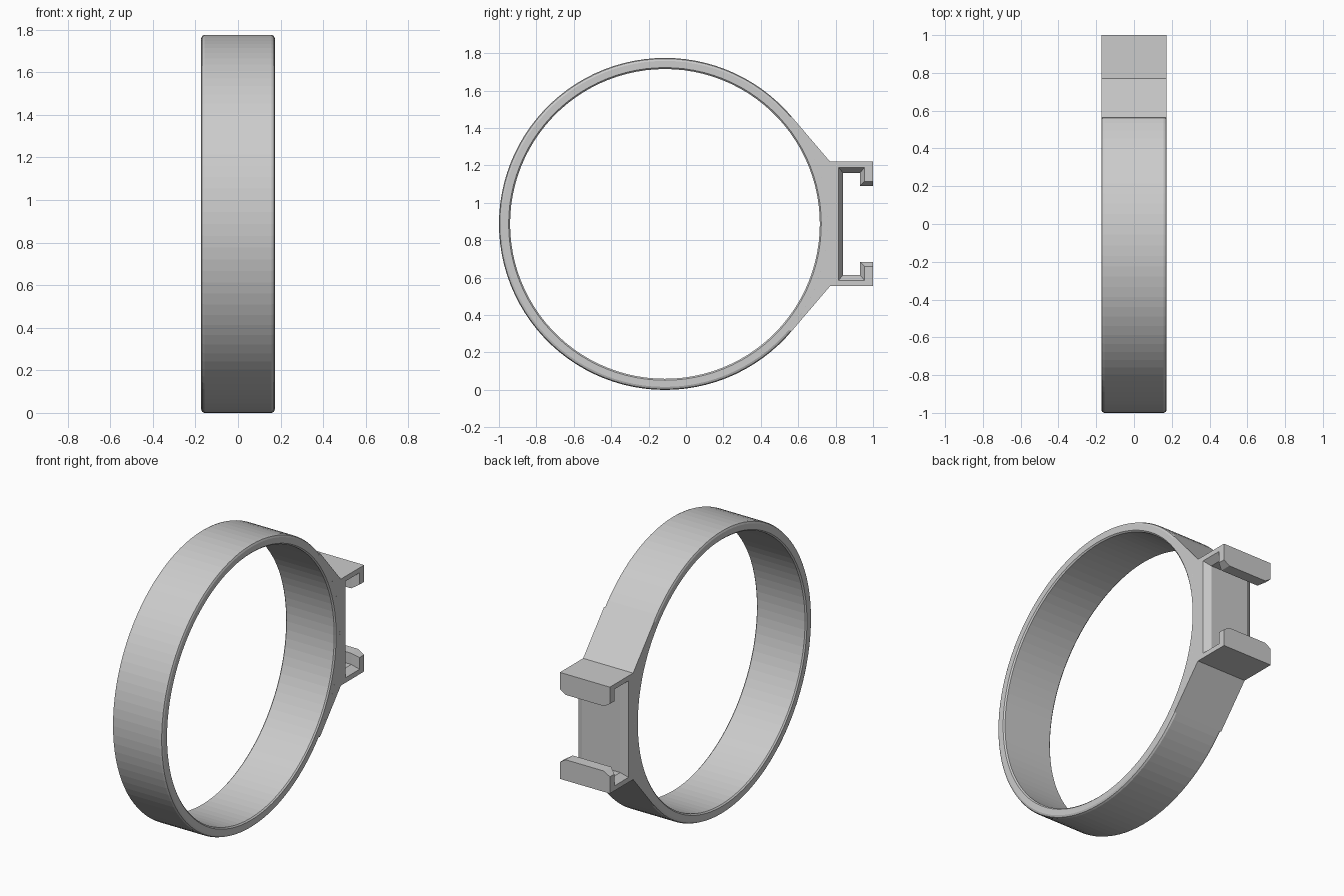
import bpy, bmesh
from math import cos, sin, radians, acos, atan2, hypot, tau

if "Cube" in bpy.data.objects:
    bpy.data.objects.remove(bpy.data.objects["Cube"])

HALF = 0.173            # half width along x
R, R_IN = 0.8875, 0.828  # ring radii
CY, CZ = R - 1, R        # ring centre
SEGS = 100

grey = bpy.data.materials.new("plain grey")
grey.use_nodes = True
grey.diffuse_color = (0.6, 0.6, 0.6, 1)
grey.node_tree.nodes["Principled BSDF"].inputs["Base Color"].default_value = grey.diffuse_color


def loft(name, sections, closed):
    """Join equal point loops with quads; cap the ends unless closed."""
    bm = bmesh.new()
    loops = [[bm.verts.new(p) for p in s] for s in sections]
    pairs = list(zip(loops, loops[1:])) + ([(loops[-1], loops[0])] if closed else [])
    for a, b in pairs:
        for i in range(len(a)):
            j = (i + 1) % len(a)
            bm.faces.new((a[i], a[j], b[j], b[i]))
    if not closed:
        bm.faces.new(loops[0])
        bm.faces.new(loops[-1])
    bmesh.ops.recalc_face_normals(bm, faces=bm.faces)
    mesh = bpy.data.meshes.new(name)
    bm.to_mesh(mesh)
    bm.free()
    mesh.materials.append(grey)
    obj = bpy.data.objects.new(name, mesh)
    bpy.context.collection.objects.link(obj)
    return obj


# Ring: a band section with rounded edges, swept round the x axis
OUT, INN = 0.016, 0.008  # edge rounding outside and inside
half = [(HALF, R_IN + INN), (HALF, R - OUT), (HALF - 0.3 * OUT, R - 0.3 * OUT),
        (HALF - OUT, R)]
half.insert(0, (HALF - INN, R_IN))
section = half + [(-x, r) for x, r in reversed(half)]
loft("ring_band",
     [[(x, CY + r * cos(a), CZ + r * sin(a)) for x, r in section]
      for a in (tau * i / SEGS for i in range(SEGS))], True)

# Rear bracket: tangent gussets and a C-shaped clip, its slot flared at both ends
EDGE_Y, EDGE_H, BACK = 0.77, 0.333, 1.0
tangent = atan2(EDGE_H, EDGE_Y - CY) + acos(R / hypot(EDGE_H, EDGE_Y - CY))


def bracket(x, floor, height, lip, mouth):
    upper = [(CY + R * cos(tangent), R * sin(tangent)),
             (EDGE_Y, EDGE_H), (BACK, EDGE_H), (BACK, mouth), (lip, mouth),
             (lip, height), (floor, height)]
    lower = [(y, -h) for y, h in reversed(upper)]
    steps = 24
    arc = [(CY + (R - OUT) * cos(a), (R - OUT) * sin(a))
           for a in (tangent * (2 * i / steps - 1) for i in range(steps + 1))]
    return [(x, y, CZ + h) for y, h in upper + lower + arc]


FLARE = 0.04
wide = (0.815, 0.302, 0.955, 0.228)
narrow = (0.84, 0.273, 0.93, 0.203)
loft("rear_clip_bracket",
     [bracket(-HALF, *wide), bracket(FLARE - HALF, *narrow),
      bracket(HALF - FLARE, *narrow), bracket(HALF, *wide)], False)
